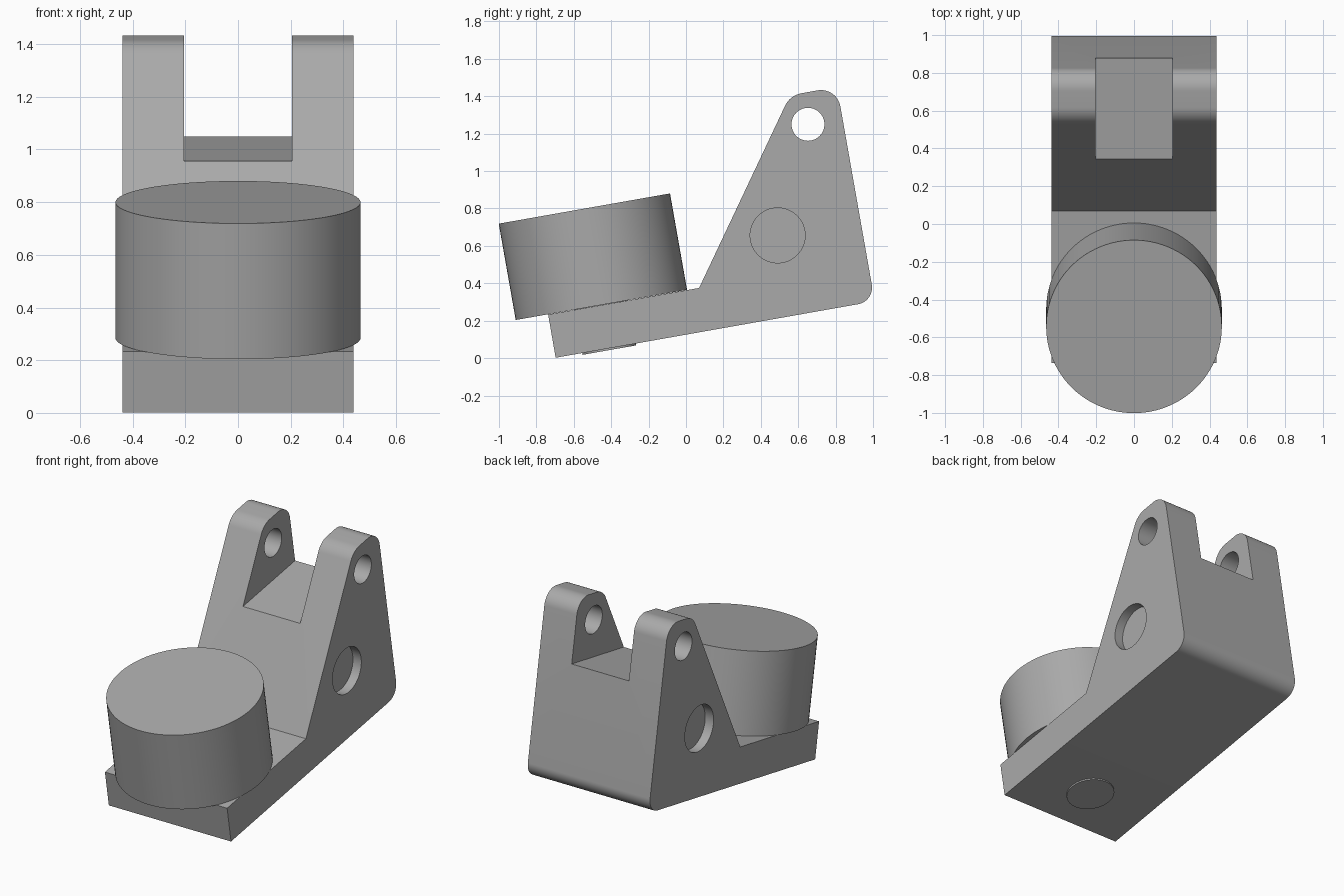
import bpy, bmesh, math
from mathutils import Vector, Matrix

if "Cube" in bpy.data.objects:
    bpy.data.objects.remove(bpy.data.objects["Cube"], do_unlink=True)

TILT = math.radians(10)
HALF_W = 0.438

grey = bpy.data.materials.new("mid grey")
grey.use_nodes = True
grey.diffuse_color = (0.4, 0.4, 0.4, 1)
grey.node_tree.nodes["Principled BSDF"].inputs["Base Color"].default_value = (0.4, 0.4, 0.4, 1)


def make_object(name, bm):
    bmesh.ops.recalc_face_normals(bm, faces=bm.faces)
    mesh = bpy.data.meshes.new(name)
    bm.to_mesh(mesh)
    bm.free()
    mesh.materials.append(grey)
    obj = bpy.data.objects.new(name, mesh)
    bpy.context.collection.objects.link(obj)
    return obj


def cylinder(name, centre, radius, depth, rotation, segments=96):
    bm = bmesh.new()
    bmesh.ops.create_cone(bm, cap_ends=True, segments=segments, radius1=radius,
                          radius2=radius, depth=depth,
                          matrix=Matrix.Translation(centre) @ rotation)
    return make_object(name, bm)


def fillet(prev, corner, nxt, radius, steps=14):
    """Points of an arc that rounds a corner."""
    a, b = (prev - corner).normalized(), (nxt - corner).normalized()
    half = a.angle(b) / 2
    centre = corner + (a + b).normalized() * radius / math.sin(half)
    start = corner + a * radius / math.tan(half) - centre
    end = corner + b * radius / math.tan(half) - centre
    sweep = math.pi - 2 * half
    return [centre + (start * math.sin((1 - i / steps) * sweep)
                      + end * math.sin(i / steps * sweep)) / math.sin(sweep)
            for i in range(steps + 1)]


def side_extrusion(name, corners, half_width):
    """Extrude a (y, z, corner radius) outline across x."""
    pts = [Vector(c[:2]) for c in corners]
    outline = []
    for i, (y, z, r) in enumerate(corners):
        outline += fillet(pts[i - 1], pts[i], pts[(i + 1) % len(pts)], r) if r else [pts[i]]
    bm = bmesh.new()
    face = bm.faces.new([bm.verts.new((-half_width, p.x, p.y)) for p in outline])
    ext = bmesh.ops.extrude_face_region(bm, geom=[face])
    moved = [v for v in ext["geom"] if isinstance(v, bmesh.types.BMVert)]
    bmesh.ops.translate(bm, verts=moved, vec=(2 * half_width, 0, 0))
    return make_object(name, bm)


def cut(target, cutter):
    mod = target.modifiers.new("cut", 'BOOLEAN')
    mod.operation = 'DIFFERENCE'
    mod.solver = 'EXACT'
    mod.object = cutter
    bpy.context.view_layer.objects.active = target
    bpy.ops.object.modifier_apply(modifier=mod.name)
    bpy.data.objects.remove(cutter, do_unlink=True)


across = Matrix.Rotation(math.pi / 2, 4, 'Y')
tilted = Matrix.Rotation(TILT, 4, 'X')

# Tilted bracket with its foot plate and sloping cheeks
bracket = side_extrusion("bracket", [
    (-0.697, 0.002, 0), (1.009, 0.304, 0.09), (0.807, 1.45, 0.105),
    (0.556, 1.405, 0.12), (0.07, 0.375, 0), (-0.737, 0.233, 0)], HALF_W)

# Slot between the lugs, with a floor parallel to the foot
cut(bracket, side_extrusion("slot_cutter", [
    (0.2, 0.93, 0), (1.2, 1.106, 0), (1.1, 1.8, 0), (0.2, 1.8, 0)], 0.205))

# Pin holes through the lugs and a shallow round recess on each side
cut(bracket, cylinder("pin_cutter", (0, 0.652, 1.25), 0.088, 1.2, across))
for side in (-1, 1):
    cut(bracket, cylinder("recess_cutter", (side * HALF_W, 0.49, 0.656), 0.147, 0.12, across))

# Drum on the foot, and the end of its pin below
axis = tilted @ Vector((0, 0, 1))
base = Vector((0, -0.4525, 0.285))
drum = cylinder("drum", base + axis * 0.261, 0.465, 0.523, tilted)
pin = cylinder("drum_pin", base - axis * 0.12, 0.145, 0.252, tilted)

for obj in (bracket, drum, pin):
    bpy.ops.object.select_all(action='DESELECT')
    obj.select_set(True)
    bpy.context.view_layer.objects.active = obj
    bpy.ops.object.shade_smooth_by_angle(angle=math.radians(30))
